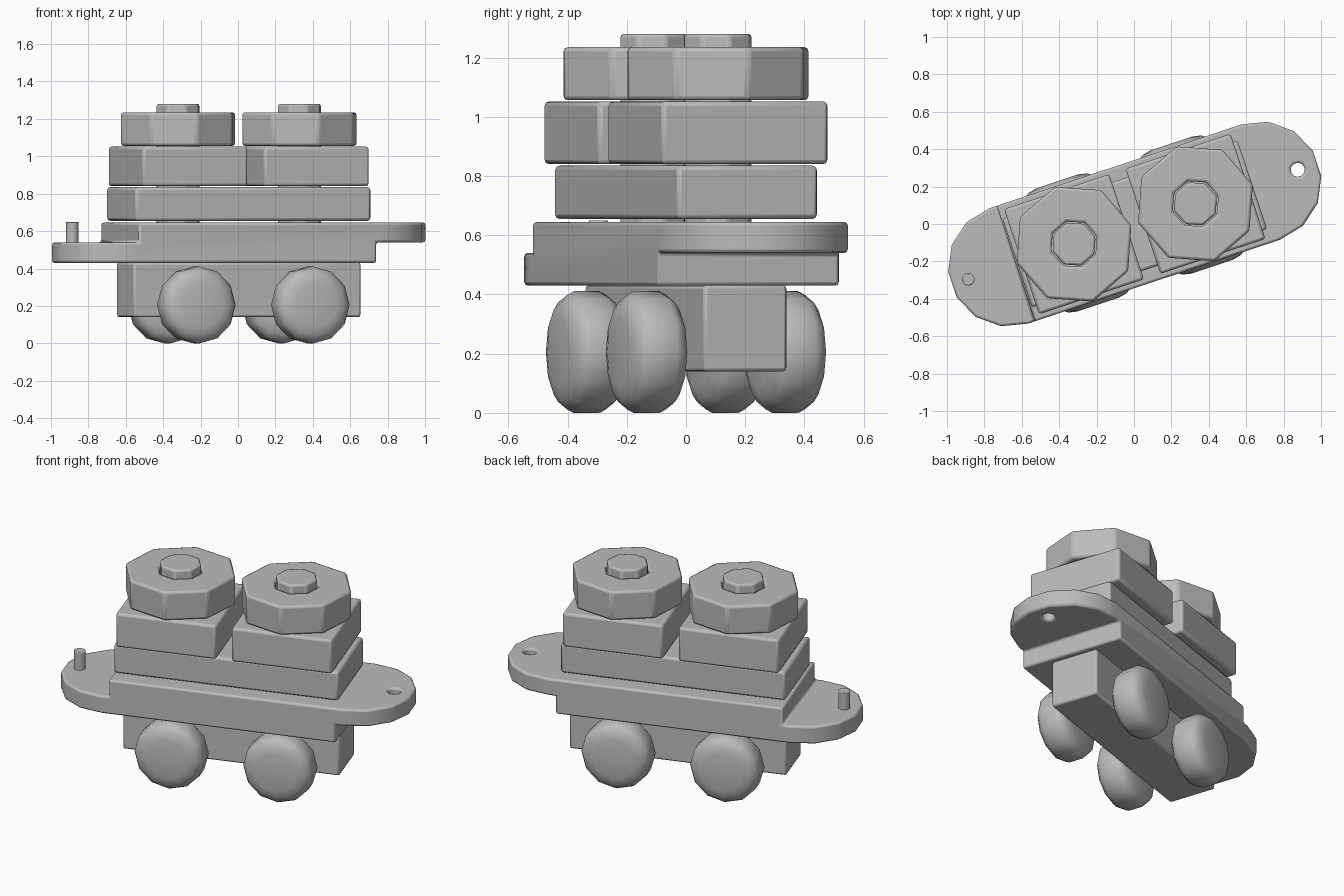
import bpy, bmesh, math
from math import cos, sin, pi

if "Cube" in bpy.data.objects:
    bpy.data.objects.remove(bpy.data.objects["Cube"])

TURN = math.radians(18.4)      # the wagon stands at an angle
HALF_W = 0.325                 # half width of the chassis plate
BODY = 0.67                    # half length of the full-height chassis

grey = bpy.data.materials.new("plain_grey")
grey.use_nodes = True
grey.diffuse_color = (0.5, 0.5, 0.5, 1)
grey.node_tree.nodes["Principled BSDF"].inputs["Base Color"].default_value = (0.5, 0.5, 0.5, 1)


def finish(name, bm, bevel=0.0, angle=40):
    """Turn a bmesh into a placed, bevelled, smooth-shaded object."""
    bmesh.ops.recalc_face_normals(bm, faces=bm.faces)
    mesh = bpy.data.meshes.new(name)
    bm.to_mesh(mesh)
    bm.free()
    obj = bpy.data.objects.new(name, mesh)
    bpy.context.collection.objects.link(obj)
    mesh.materials.append(grey)
    obj.rotation_euler.z = TURN
    obj.location.x = 0.004
    if bevel:
        add_bevel(obj, bevel)
    bpy.ops.object.select_all(action='DESELECT')
    obj.select_set(True)
    bpy.context.view_layer.objects.active = obj
    bpy.ops.object.shade_smooth_by_angle(angle=math.radians(angle))
    return obj


def add_bevel(obj, width):
    mod = obj.modifiers.new("soft_edges", 'BEVEL')
    mod.width = width
    mod.segments = 2
    mod.limit_method = 'ANGLE'
    mod.angle_limit = math.radians(40)


def prism(name, outline, z0, z1, bevel=0.0):
    """Extrude a flat outline from z0 to z1."""
    bm = bmesh.new()
    face = bm.faces.new([bm.verts.new((x, y, z0)) for x, y in outline])
    new = bmesh.ops.extrude_face_region(bm, geom=[face])["geom"]
    top = [v for v in new if isinstance(v, bmesh.types.BMVert)]
    bmesh.ops.translate(bm, verts=top, vec=(0, 0, z1 - z0))
    return finish(name, bm, bevel)


def ngon(n, r, x=0.0, y=0.0):
    return [(x + r * cos(2 * pi * i / n), y + r * sin(2 * pi * i / n)) for i in range(n)]


def rect(hx, hy, x=0.0):
    return [(x - hx, -hy), (x + hx, -hy), (x + hx, hy), (x - hx, hy)]


def boolean(obj, other, operation):
    mod = obj.modifiers.new(operation.lower(), 'BOOLEAN')
    mod.object = other
    mod.operation = operation
    mod.solver = 'EXACT'
    other.hide_render = True
    other.hide_set(True)


# Chassis: lower layer rounded at one end, upper layer rounded at the other
def tongue(side):
    arc = [-pi / 2 + i * pi / 7 for i in range(8)]
    pts = [(0.71 + HALF_W * cos(a), HALF_W * sin(a)) for a in arc]
    pts += [(-BODY, HALF_W), (-BODY, -HALF_W)]
    return [(side * x, y) for x, y in pts]


chassis = prism("chassis", tongue(-1), 0.43, 0.54)
upper = prism("chassis_upper_helper", tongue(1), 0.54, 0.645)
hole = prism("hitch_hole_cutter", ngon(10, 0.038, 0.918), 0.5, 0.7)
boolean(chassis, upper, 'UNION')
boolean(chassis, hole, 'DIFFERENCE')
add_bevel(chassis, 0.012)
prism("hitch_pin", ngon(12, 0.034, -0.938), 0.5, 0.65, 0.005)

# Underframe and long load block
prism("underframe", rect(0.64, 0.148), 0.14, 0.432, 0.012)
prism("long_block", rect(0.663, 0.25), 0.655, 0.835, 0.015)

# Two stacks: peg, square block, eight-sided ring
for side, label in ((-1, "right"), (1, "left")):
    x = side * 0.342
    prism(label + "_peg", ngon(8, 0.121, x), 0.6, 1.28, 0.012)
    prism(label + "_square_block", rect(0.296, 0.296, x), 0.84, 1.052, 0.015)
    bm = bmesh.new()
    loops = [[bm.verts.new((px, py, z)) for px, py in ngon(8, r, x)]
             for r, z in ((0.128, 1.056), (0.323, 1.056), (0.323, 1.235), (0.128, 1.235))]
    for k in range(4):
        a, b = loops[k], loops[(k + 1) % 4]
        for i in range(8):
            j = (i + 1) % 8
            bm.faces.new((a[i], a[j], b[j], b[i]))
    finish(label + "_ring", bm, 0.014)

# Wheels with rounded tyres
half = [(0.12, 0.1), (0.165, 0.09), (0.193, 0.07), (0.206, 0.045)]
profile = half + [(r, -d) for r, d in reversed(half)]
for sx, end in ((-1, "right"), (1, "left")):
    for sy, row in ((-1, "front"), (1, "back")):
        bm = bmesh.new()
        rings = [[bm.verts.new((sx * 0.321 + px, sy * 0.247 + d, 0.205 + pz))
                  for px, pz in ngon(12, r)] for r, d in profile]
        for a, b in zip(rings, rings[1:]):
            for i in range(12):
                j = (i + 1) % 12
                bm.faces.new((a[i], a[j], b[j], b[i]))
        bm.faces.new(rings[0])
        bm.faces.new(rings[-1])
        finish(f"{row}_{end}_wheel", bm, angle=60)
